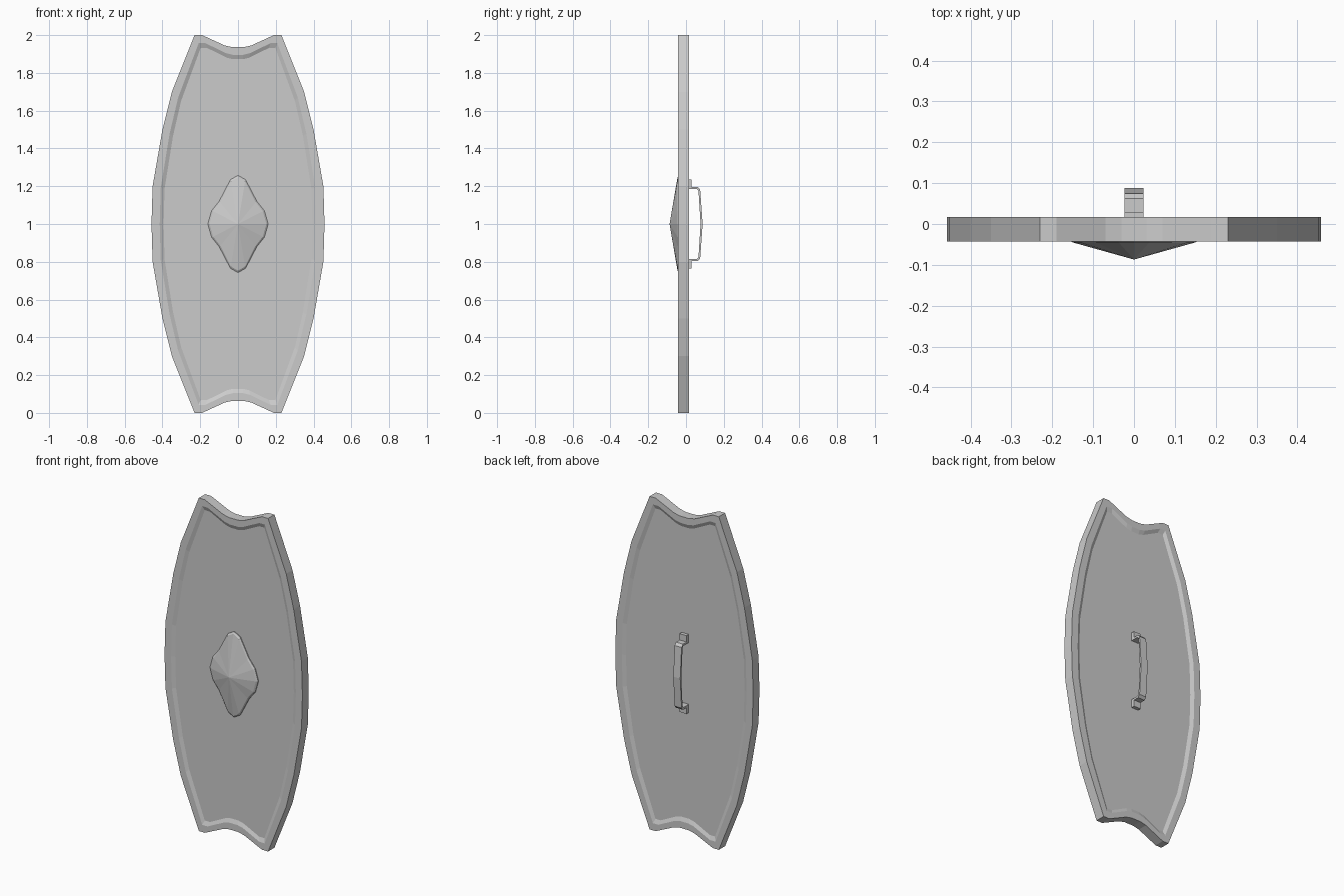
import bpy, bmesh

cube = bpy.data.objects.get("Cube")
if cube:
    bpy.data.objects.remove(cube, do_unlink=True)

# One plain grey for everything
grey = bpy.data.materials.new("plain grey")
grey.use_nodes = True
grey.diffuse_color = (0.6, 0.6, 0.6, 1)
grey.node_tree.nodes["Principled BSDF"].inputs["Base Color"].default_value = (0.6, 0.6, 0.6, 1)


def full_outline(quarter):
    """Mirror a quarter profile (from the top centre to the side) into a closed loop."""
    right = quarter + [(x, -z) for x, z in reversed(quarter) if z > 0]
    return right + [(-x, z) for x, z in reversed(right) if x > 0]


def finish(bm, name):
    bmesh.ops.recalc_face_normals(bm, faces=bm.faces)
    mesh = bpy.data.meshes.new(name)
    bm.to_mesh(mesh)
    bm.free()
    mesh.materials.append(grey)
    obj = bpy.data.objects.new(name, mesh)
    bpy.context.collection.objects.link(obj)
    return obj


def stack(name, outline, layers, tip=None):
    """Bridge scaled copies of an outline; each layer is (scale x, scale z, y)."""
    bm = bmesh.new()
    rings = [[bm.verts.new((x * sx, y, 1 + z * sz)) for x, z in outline]
             for sx, sz, y in layers]
    n = len(outline)
    for a, b in zip(rings, rings[1:]):
        for i in range(n):
            j = (i + 1) % n
            bm.faces.new((a[i], a[j], b[j], b[i]))
    bm.faces.new(rings[0])
    if tip is None:
        bm.faces.new(rings[-1])
    else:
        point = bm.verts.new((0, tip, 1))
        for i in range(n):
            bm.faces.new((rings[-1][i], rings[-1][(i + 1) % n], point))
    return finish(bm, name)


# Shield body: raised rim around a sunken panel on both sides
body = full_outline([(0, 0.936), (0.03, 0.936), (0.07, 0.945), (0.19, 1), (0.23, 1),
                     (0.35, 0.7), (0.4, 0.5), (0.452, 0.2), (0.458, 0)])
rim, panel = (0.905, 0.957), (0.86, 0.932)
front, back, sink = -0.043, 0.017, 0.01
stack("shield_body", body, [(*panel, front + sink), (*rim, front), (1, 1, front),
                            (1, 1, back), (*rim, back), (*panel, back - sink)])

# Faceted boss on the front
boss = full_outline([(0, 0.257), (0.04, 0.235), (0.1, 0.12), (0.14, 0.07), (0.16, 0)])
stack("boss", boss, [(1, 1, front + sink), (1, 1, -0.038), (0.94, 0.96, -0.045)], tip=-0.087)

# Bent strap handle on the back, swept from an inner and an outer profile
base = back - sink
outer = [(base + 0.021, 0.235), (base + 0.021, 0.197), (0.062, 0.197), (0.075, 0.182), (0.088, 0)]
inner = [(base, 0.235), (base, 0.185), (0.058, 0.185), (0.066, 0.175), (0.077, 0)]
mirror = lambda side: side + [(y, -z) for y, z in reversed(side[:-1])]
bm = bmesh.new()
sections = [[bm.verts.new((x, y, 1 + z)) for x, (y, z) in
             ((-0.023, o), (0.023, o), (0.023, i), (-0.023, i))]
            for o, i in zip(mirror(outer), mirror(inner))]
for a, b in zip(sections, sections[1:]):
    for k in range(4):
        m = (k + 1) % 4
        bm.faces.new((a[k], a[m], b[m], b[k]))
bm.faces.new(sections[0])
bm.faces.new(sections[-1])
finish(bm, "handle")
